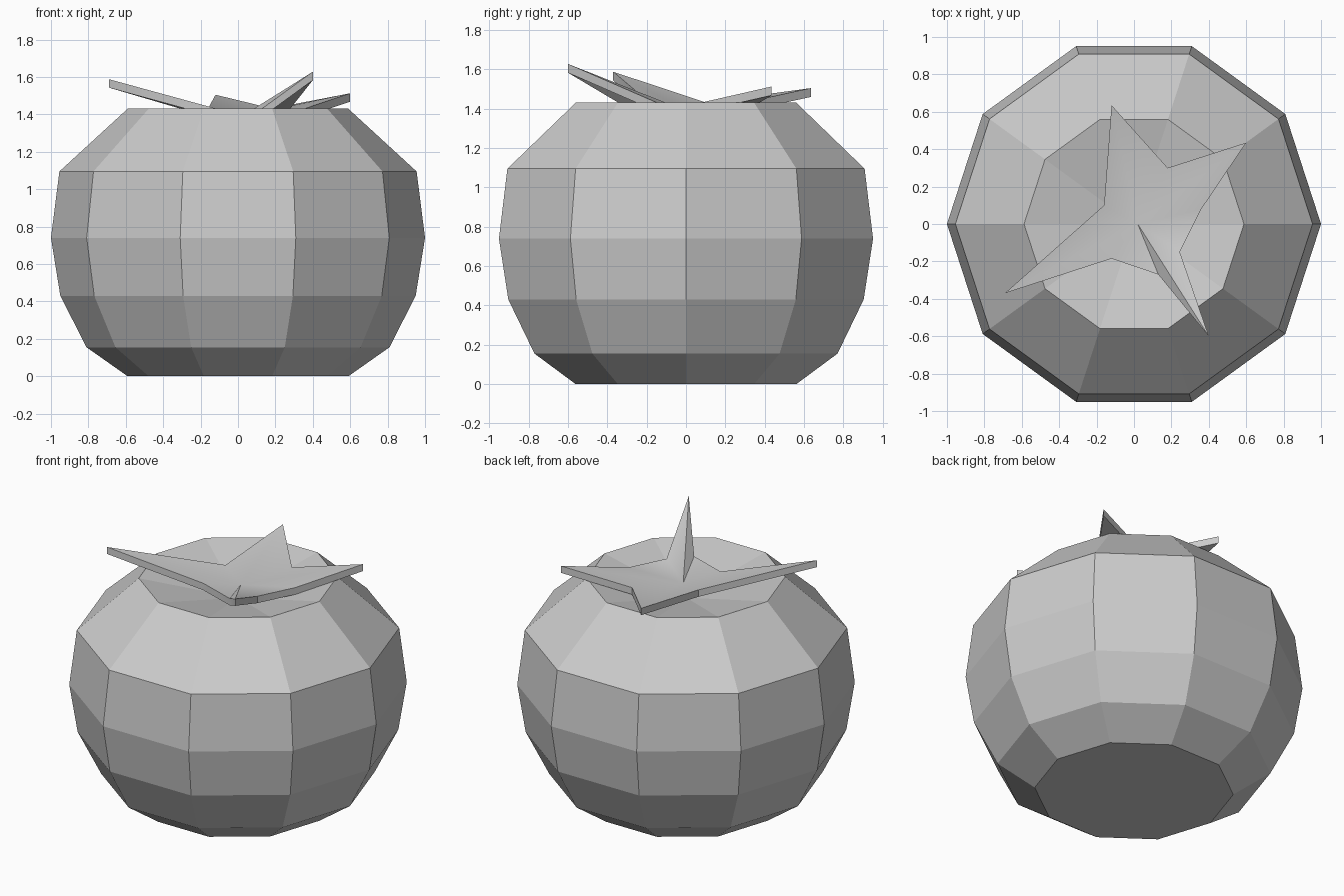
import bpy, bmesh, math

cube = bpy.data.objects.get("Cube")
if cube:
    bpy.data.objects.remove(cube, do_unlink=True)

# Single plain colour
grey = bpy.data.materials.new("plain_grey")
grey.use_nodes = True
colour = (0.6, 0.6, 0.6, 1)
grey.diffuse_color = colour
grey.node_tree.nodes["Principled BSDF"].inputs["Base Color"].default_value = colour


def make_object(name, bm):
    mesh = bpy.data.meshes.new(name)
    bm.to_mesh(mesh)
    bm.free()
    mesh.materials.append(grey)
    obj = bpy.data.objects.new(name, mesh)
    bpy.context.collection.objects.link(obj)
    return obj


# Fruit body: ten-sided lathe of (radius, height), with a dimple at the top
SIDES = 10
profile = [(0.59, 0), (0.81, 0.155), (0.95, 0.43), (1, 0.74), (0.955, 1.095), (0.588, 1.432)]
bm = bmesh.new()
rings = []
for r, z in profile:
    angles = [math.tau * i / SIDES for i in range(SIDES)]
    rings.append([bm.verts.new((r * math.cos(a), r * math.sin(a), z)) for a in angles])
dimple = bm.verts.new((0, 0, 1.3))
for i in range(SIDES):
    j = (i + 1) % SIDES
    for low, high in zip(rings, rings[1:]):
        bm.faces.new((low[i], low[j], high[j], high[i]))
    bm.faces.new((rings[-1][i], rings[-1][j], dimple))
bm.faces.new(rings[0][::-1])
make_object("fruit_body", bm)

# Leafy cap: uneven four-pointed star, tips curling up from the dimple
NOTCH = 1.432
outline = [
    (-0.12, 0.635, 1.505), (-0.16, 0.10, NOTCH),
    (-0.69, -0.37, 1.588), (-0.12, -0.185, NOTCH), (0.13, -0.27, NOTCH),
    (0.40, -0.60, 1.628), (0.245, -0.15, NOTCH), (0.36, 0.08, NOTCH),
    (0.60, 0.435, 1.513), (0.18, 0.30, NOTCH),
]
bm = bmesh.new()
centre = bm.verts.new((0.02, 0, 1.39))
rim = [bm.verts.new(p) for p in outline]
for a, b in zip(rim, rim[1:] + rim[:1]):
    bm.faces.new((centre, a, b))
# Thicken straight down so the leaf edges stay upright
top = list(bm.faces)
under = bmesh.ops.duplicate(bm, geom=list(bm.verts) + list(bm.edges) + top)
twin = under["vert_map"]
for a, b in zip(rim, rim[1:] + rim[:1]):
    bm.faces.new((b, a, twin[a], twin[b]))
bmesh.ops.translate(bm, verts=[twin[v] for v in rim + [centre]], vec=(0, 0, -0.045))
bmesh.ops.recalc_face_normals(bm, faces=bm.faces)
cap = make_object("leaf_cap", bm)

bpy.ops.object.select_all(action="DESELECT")
cap.select_set(True)
bpy.context.view_layer.objects.active = cap
bpy.ops.object.shade_smooth_by_angle(angle=math.radians(40))
